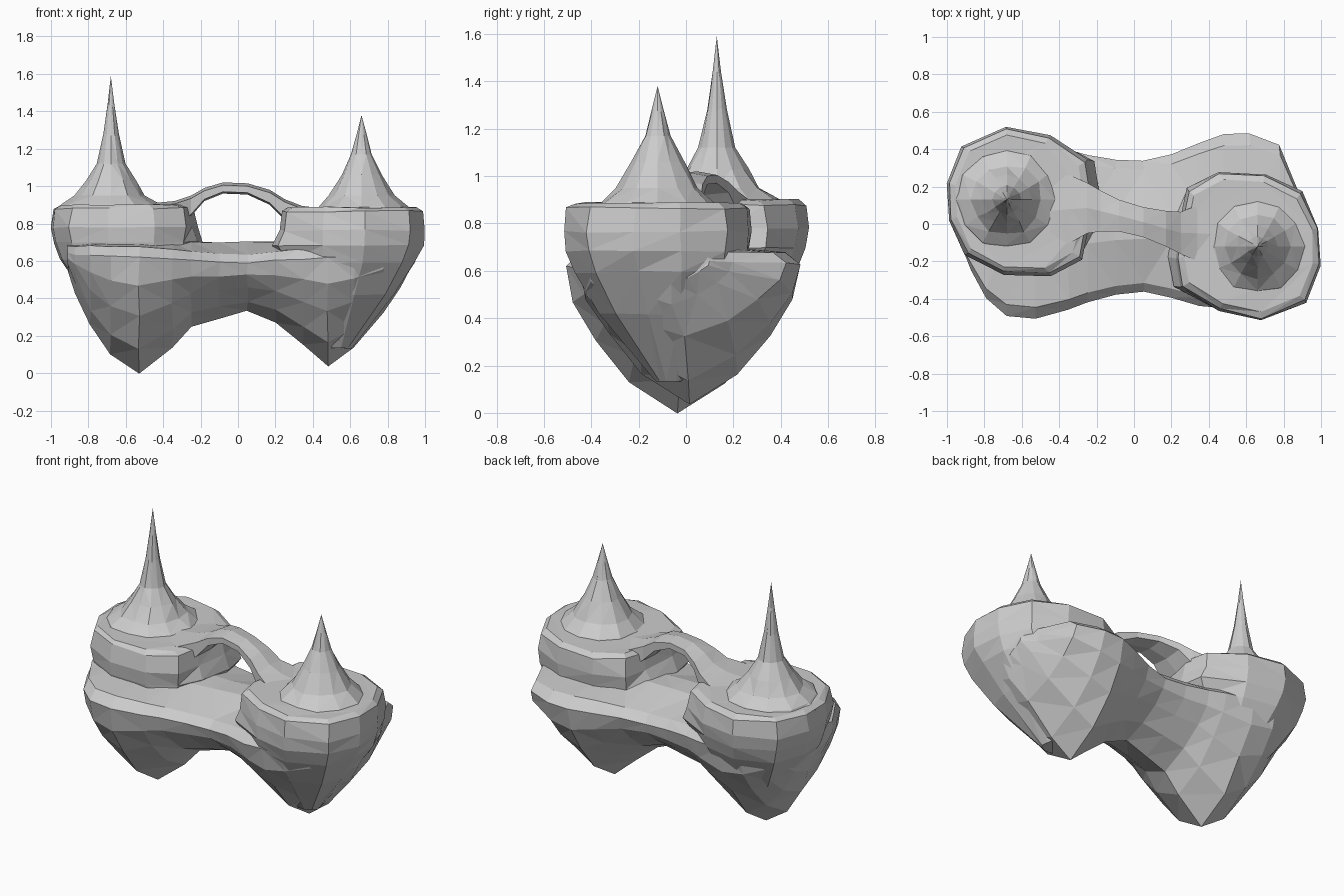
import bpy, bmesh, math, random
from mathutils import Vector

if "Cube" in bpy.data.objects:
    bpy.data.objects.remove(bpy.data.objects["Cube"])

random.seed(4)


def loft(name, rings, jitter=0.0):
    """Skin a stack of equal-length point rings into a faceted solid."""
    bm = bmesh.new()
    loops = []
    for ring in rings:
        loops.append([bm.verts.new(Vector(p) + Vector(
            [random.uniform(-jitter, jitter) for _ in range(3)])) for p in ring])
    n = len(rings[0])
    for a, b in zip(loops, loops[1:]):
        for i in range(n):
            j = (i + 1) % n
            bm.faces.new((a[i], a[j], b[j], b[i]))
    bm.faces.new(loops[0])
    bm.faces.new(loops[-1])
    bmesh.ops.remove_doubles(bm, verts=bm.verts, dist=0.0005)
    bmesh.ops.triangulate(bm, faces=bm.faces)
    bmesh.ops.recalc_face_normals(bm, faces=bm.faces)
    me = bpy.data.meshes.new(name)
    bm.to_mesh(me)
    bm.free()
    ob = bpy.data.objects.new(name, me)
    bpy.context.collection.objects.link(ob)
    return ob


# Lower rock: cross-sections along x (x, front y, back y, bottom z)
stations = [
    (-.91, -.16, .24, .54), (-.87, -.25, .33, .43), (-.79, -.40, .40, .26),
    (-.68, -.49, .44, .10), (-.53, -.51, .43, .00), (-.35, -.46, .40, .14),
    (-.25, -.42, .37, .25), (-.10, -.375, .345, .29), (.05, -.36, .34, .33),
    (.20, -.39, .37, .27), (.35, -.44, .43, .15), (.48, -.45, .48, .04),
    (.62, -.46, .48, .14), (.78, -.43, .42, .32), (.87, -.33, .20, .46),
    (.92, -.22, .10, .55)]
# half profile: (share of half width, share of depth below the rim)
profile = [(1, .04), (.94, .27), (.73, .52), (.43, .80)]
sections = []
for x, yf, yb, zb in stations:
    mid, half = (yf + yb) / 2, (yb - yf) / 2
    rim = .645 - .05 * max(0, 1 - abs(x) / .5)   # rim dips at the waist

    def pt(s, d):
        return (x, mid + s * half, rim - d * (rim - zb))
    sections.append([(x, mid - .2 * half, .70), (x, mid - .87 * half, rim + .035)]
                    + [pt(-s, d) for s, d in profile] + [pt(0, 1)]
                    + [pt(s, d) for s, d in reversed(profile)]
                    + [(x, mid + .87 * half, rim + .035), (x, mid + .2 * half, .70)])
loft("lower_rock", sections, .004)

# Upper tiers: one outline, turned half a circle for the right side
outline = [(-1, .22), (-.92, .42), (-.68, .52), (-.45, .47), (-.25, .34),
           (-.22, .18), (-.25, -.04), (-.28, -.19), (-.45, -.28), (-.70, -.27),
           (-.90, -.17), (-.99, .02)]
# (z, scale, outward flare of the side facing the middle)
levels = [(.15, .18, 0), (.43, .68, 0), (.61, .91, 0), (.70, .97, .05),
          (.78, 1.0, 0), (.88, .96, 0), (.90, .88, 0)]
for side, turn, drop in (("left", 1, 0), ("right", -1, .015)):
    cx, cy = -.64, .12
    rings = []
    for z, s, flare in levels:
        shift = max(0, .70 - z) * .18       # lower rings drift to the keel
        rings.append([(turn * (cx + shift + (x - cx) * s + (flare if x > -.26 else 0)),
                       turn * (cy - shift * .6 + (y - cy) * s), z - drop)
                      for x, y in outline])
    loft(side + "_tier", rings, .006)


# Spires: concave cones with irregular facets
def spire(name, cx, cy, steps):
    n = 12
    rings = []
    for z, r in steps:
        rings.append([(cx + r * random.uniform(.93, 1.06) * math.cos(math.tau * i / n),
                       cy + r * random.uniform(.93, 1.06) * math.sin(math.tau * i / n),
                       z) for i in range(n)])
    loft(name, rings)


spire("left_spire", -.68, .13, [(.87, .29), (.905, .26), (.95, .19), (1.03, .13),
                                (1.12, .075), (1.28, .042), (1.44, .018), (1.59, 0)])
spire("right_spire", .66, -.12, [(.86, .27), (.89, .24), (.95, .175), (1.06, .11),
                                 (1.17, .055), (1.28, .026), (1.38, 0)])

# Arched bridge between the tiers (x, front y, back y, underside z, top z)
arch = [(-.45, -.14, .28, .74, .91), (-.34, -.10, .26, .76, .92),
        (-.25, -.05, .22, .84, .95), (-.18, -.04, .18, .92, .99),
        (-.08, -.04, .13, .96, 1.02), (.05, -.07, .09, .955, 1.015),
        (.17, -.12, .07, .90, .98), (.25, -.16, .065, .82, .93),
        (.34, -.20, .10, .75, .895), (.45, -.24, .13, .74, .88)]
loft("arched_bridge", [[(x, a, lo + .01), (x, a, hi - .015),
                        (x, (a + b) / 2, hi), (x, b, hi - .015),
                        (x, b, lo + .01), (x, (a + b) / 2, lo)]
                       for x, a, b, lo, hi in arch])
